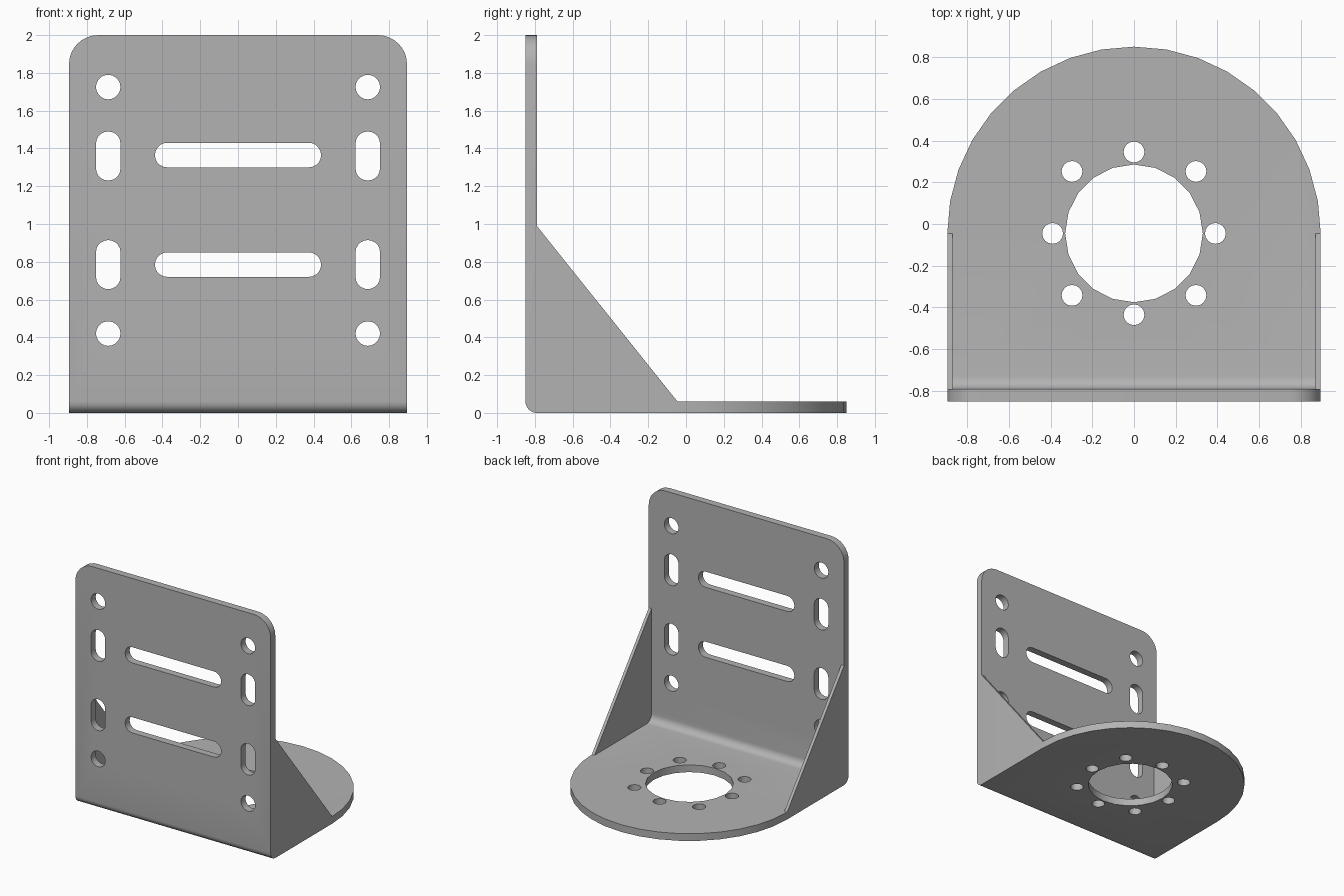
import bpy, bmesh
from math import sin, cos, pi, radians
from mathutils import Vector

cube = bpy.data.objects.get("Cube")
if cube:
    bpy.data.objects.remove(cube)

W = 0.895          # half width
T = 0.06           # plate thickness
FRONT, BACK = -0.85, 0.85
CY = BACK - W      # centre of the round flange

steel = bpy.data.materials.new("grey steel")
steel.use_nodes = True
GREY = (0.45, 0.45, 0.45, 1)
steel.diffuse_color = GREY
steel.node_tree.nodes["Principled BSDF"].inputs["Base Color"].default_value = GREY


def arc(cx, cy, r, start, end, n):
    """Points along an arc, angles in degrees."""
    angles = [radians(start + (end - start) * i / n) for i in range(n + 1)]
    return [(cx + r * cos(a), cy + r * sin(a)) for a in angles]


def circle(cx, cy, r, n):
    return arc(cx, cy, r, 0, 360, n)[:-1]


def slot(cx, cy, dx, dy, r):
    """Rounded slot whose end centres lie at +-(dx, dy)."""
    turn = 90 if dy else 0
    return (arc(cx + dx, cy + dy, r, turn - 90, turn + 90, 10)
            + arc(cx - dx, cy - dy, r, turn + 90, turn + 270, 10))


def prism(name, outlines, axis, lo, hi):
    """Extrude outlines along an axis; points are (y,z), (x,z) or (x,y)."""
    bm = bmesh.new()
    depth = Vector([hi - lo if k == axis else 0 for k in range(3)])
    for pts in outlines:
        verts = []
        for p in pts:
            co = list(p)
            co.insert(axis, lo)
            verts.append(bm.verts.new(co))
        face = bm.faces.new(verts)
        ext = bmesh.ops.extrude_face_region(bm, geom=[face], use_keep_orig=True)
        moved = [v for v in ext["geom"] if isinstance(v, bmesh.types.BMVert)]
        bmesh.ops.translate(bm, verts=moved, vec=depth)
    bmesh.ops.recalc_face_normals(bm, faces=bm.faces)
    mesh = bpy.data.meshes.new(name)
    bm.to_mesh(mesh)
    bm.free()
    mesh.materials.append(steel)
    obj = bpy.data.objects.new(name, mesh)
    bpy.context.collection.objects.link(obj)
    return obj


def combine(body, tool, operation):
    """Apply a boolean and discard the tool."""
    mod = body.modifiers.new(operation, "BOOLEAN")
    mod.operation, mod.solver, mod.object = operation, "EXACT", tool
    bpy.ops.object.select_all(action="DESELECT")
    body.select_set(True)
    bpy.context.view_layer.objects.active = body
    bpy.ops.object.modifier_apply(modifier=mod.name)
    bpy.data.objects.remove(tool)


# Bent sheet: L profile with a rounded fold
profile = (arc(FRONT + T, T, T, 180, 270, 6)
           + [(1, 0), (1, T)]
           + arc(FRONT + 2 * T, 2 * T, T, 270, 180, 6)
           + [(FRONT + T, 2), (FRONT, 2)])
bracket = prism("angle_bracket", [profile], 0, -1, 1)

# Trim the upright plate to rounded top corners
R = 0.155
upright = ([(-W, -1), (W, -1)] + arc(W - R, 2 - R, R, 0, 90, 8)
           + arc(R - W, 2 - R, R, 90, 180, 8))
combine(bracket, prism("upright_outline", [upright], 1, -2, 2), "INTERSECT")

# Trim the base plate to a half round
base = [(-W, -1), (W, -1)] + arc(0, CY, W, 0, 180, 18)
combine(bracket, prism("base_outline", [base], 2, -1, 3), "INTERSECT")

# Holes and slots in the upright plate
holes = [slot(0, z, 0.375, 0, 0.065) for z in (0.785, 1.365)]
for x in (-0.687, 0.687):
    holes += [circle(x, z, 0.065, 20) for z in (0.42, 1.725)]
    holes += [slot(x, z, 0, 0.065, 0.065) for z in (0.785, 1.36)]
combine(bracket, prism("upright_holes", holes, 1, -1, -0.7), "DIFFERENCE")

# Motor opening with its ring of bolt holes
ring = [circle(0, CY, 0.33, 20)]
for i in range(8):
    a = i * pi / 4
    r = 0.39 if i % 2 == 0 else 0.42
    ring.append(circle(r * cos(a), CY + r * sin(a), 0.05, 16))
combine(bracket, prism("base_holes", ring, 2, -0.1, 0.2), "DIFFERENCE")

# Triangular side gussets
gusset = [(FRONT + T / 2, T / 2), (CY, T / 2), (CY, T),
          (FRONT + T, 0.99), (FRONT + T / 2, 0.99)]
for side, lo in (("left", W - 0.025), ("right", -W)):
    combine(bracket, prism(side + "_gusset", [gusset], 0, lo, lo + 0.025), "UNION")

# Tidy flat faces and shade the curves
bm = bmesh.new()
bm.from_mesh(bracket.data)
bmesh.ops.remove_doubles(bm, verts=bm.verts, dist=0.0002)
bmesh.ops.dissolve_limit(bm, angle_limit=radians(1), verts=bm.verts, edges=bm.edges)
bm.to_mesh(bracket.data)
bm.free()
bpy.ops.object.shade_smooth_by_angle(angle=radians(30))
